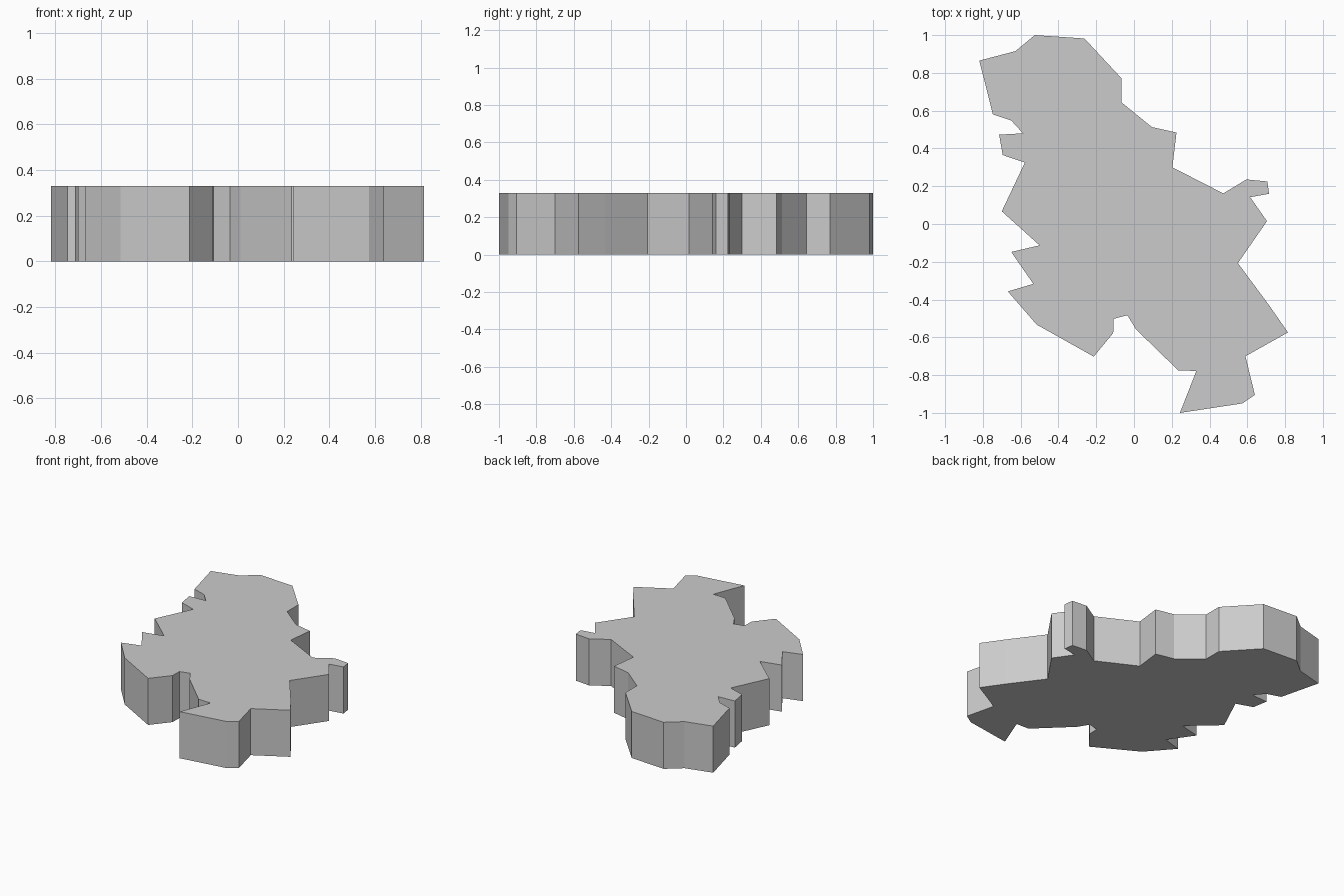
import bpy, bmesh

HEIGHT = 0.33

# Ragged outline of the slab, seen from above
outline = [
    (-0.525, 1.0), (-0.262, 0.982), (-0.065, 0.77), (-0.065, 0.643), (0.095, 0.513),
    (0.225, 0.484), (0.203, 0.30), (0.473, 0.162), (0.595, 0.236), (0.706, 0.225),
    (0.715, 0.16), (0.615, 0.142), (0.704, 0.015), (0.55, -0.207), (0.715, -0.43),
    (0.815, -0.574), (0.59, -0.70), (0.64, -0.905), (0.573, -0.95), (0.243, -1.0),
    (0.33, -0.778), (0.234, -0.775), (0.01, -0.557), (-0.035, -0.483), (-0.108, -0.502),
    (-0.11, -0.577), (-0.213, -0.702), (-0.515, -0.533), (-0.668, -0.357), (-0.533, -0.317),
    (-0.65, -0.148), (-0.50, -0.113), (-0.70, 0.067), (-0.578, 0.325), (-0.695, 0.365),
    (-0.714, 0.473), (-0.588, 0.48), (-0.65, 0.548), (-0.747, 0.58), (-0.819, 0.865),
    (-0.628, 0.915),
]

# Extrude the outline into a flat-sided slab
bm = bmesh.new()
base = bm.faces.new([bm.verts.new((x, y, 0)) for x, y in outline])
top = bmesh.ops.extrude_face_region(bm, geom=[base], use_keep_orig=True)
bmesh.ops.translate(bm, vec=(0, 0, HEIGHT),
                    verts=[v for v in top["geom"] if isinstance(v, bmesh.types.BMVert)])
bmesh.ops.recalc_face_normals(bm, faces=bm.faces[:])

mesh = bpy.data.meshes.new("region_slab")
bm.to_mesh(mesh)
bm.free()
slab = bpy.data.objects.new("region_slab", mesh)
bpy.context.collection.objects.link(slab)
